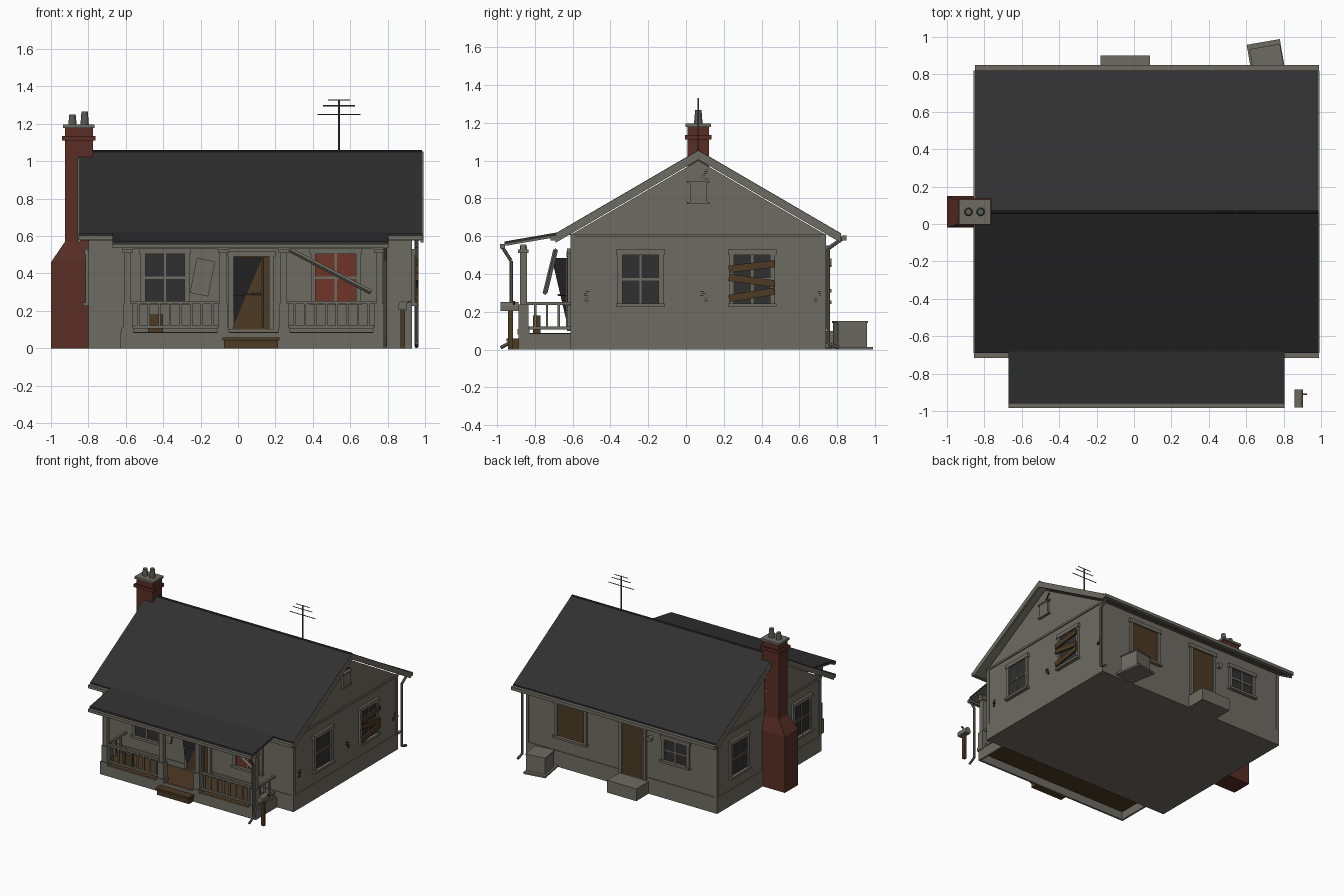
import bpy, bmesh, math, random
from mathutils import Vector, Euler

cube = bpy.data.objects.get("Cube")
if cube:
    bpy.data.objects.remove(cube)
random.seed(4)


def material(name, color):
    m = bpy.data.materials.new(name)
    m.use_nodes = True
    m.diffuse_color = (*color, 1)
    m.node_tree.nodes["Principled BSDF"].inputs["Base Color"].default_value = (*color, 1)
    return m


GREY = material("weathered grey", (0.155, 0.15, 0.122))
ROOF = material("charcoal shingle", (0.03, 0.03, 0.03))
BRICK = material("red brick", (0.1, 0.027, 0.018))
WOOD = material("brown wood", (0.075, 0.042, 0.017))
GLASS = material("dark glass", (0.03, 0.03, 0.031))
CURTAIN = material("red curtain", (0.16, 0.035, 0.022))
METAL = material("dull metal", (0.1, 0.1, 0.09))


def add(name, bm, mat, loc=(0, 0, 0), rot=(0, 0, 0)):
    bmesh.ops.recalc_face_normals(bm, faces=bm.faces[:])
    me = bpy.data.meshes.new(name)
    bm.to_mesh(me)
    bm.free()
    me.materials.append(mat)
    ob = bpy.data.objects.new(name, me)
    ob.location, ob.rotation_euler = loc, rot
    bpy.context.collection.objects.link(ob)
    return ob


def box(name, mat, x, y, z, rot=(0, 0, 0)):
    bm = bmesh.new()
    bmesh.ops.create_cube(bm, size=1)
    bmesh.ops.scale(bm, vec=[b - a for a, b in (x, y, z)], verts=bm.verts[:])
    return add(name, bm, mat, [(a + b) / 2 for a, b in (x, y, z)], rot)


def prism(name, mat, yz, x0, x1):
    """Side profile in (y, z), swept along x."""
    bm = bmesh.new()
    face = bm.faces.new([bm.verts.new((x0, y, z)) for y, z in yz])
    new = bmesh.ops.extrude_face_region(bm, geom=[face])["geom"]
    bmesh.ops.translate(bm, vec=(x1 - x0, 0, 0),
                        verts=[v for v in new if isinstance(v, bmesh.types.BMVert)])
    return add(name, bm, mat)


def rod(name, mat, pts, r, r2=None, sides=8):
    bm = bmesh.new()
    for a, b in zip(pts, pts[1:]):
        a, b = Vector(a), Vector(b)
        made = bmesh.ops.create_cone(bm, cap_ends=True, segments=sides, radius1=r,
                                     radius2=r2 or r, depth=(b - a).length)["verts"]
        turn = (b - a).to_track_quat("Z", "Y").to_matrix()
        bmesh.ops.rotate(bm, verts=made, matrix=turn)
        bmesh.ops.translate(bm, verts=made, vec=(a + b) / 2)
    return add(name, bm, mat)


X0, X1, Y0, Y1, RIDGE = -0.8, 0.93, -0.61, 0.74, 0.065
WALLS = {"front": (1, Y0, -1), "back": (1, Y1, 1), "left": (0, X1, 1), "right": (0, X0, -1)}


def on_wall(name, mat, wall, u, z, n, roll=0):
    """Box on a wall: u runs along it, n is the distance outward."""
    along_x, face, sign = WALLS[wall]
    depth = sorted(face + sign * d for d in n)
    if along_x:
        return box(name, mat, u, depth, z, (0, roll, 0))
    return box(name, mat, depth, u, z, (roll, 0, 0))


def window(wall, u0, u1, z0, z1, pane=GLASS, bars=True):
    tag, t = wall + "_window_", 0.026
    mid, zm = (u0 + u1) / 2, (z0 + z1) / 2
    on_wall(tag + "pane", pane, wall, (u0, u1), (z0, z1), (0, 0.005))
    for a, b in ((u0 - t, u0), (u1, u1 + t)):
        on_wall(tag + "jamb", GREY, wall, (a, b), (z0, z1), (0, 0.016))
    on_wall(tag + "head", GREY, wall, (u0 - t - 0.008, u1 + t + 0.008), (z1, z1 + 0.03), (0, 0.02))
    on_wall(tag + "sill", GREY, wall, (u0 - t - 0.008, u1 + t + 0.008), (z0 - 0.018, z0), (0, 0.03))
    if bars:
        on_wall(tag + "mullion", GREY, wall, (mid - 0.006, mid + 0.006), (z0, z1), (0, 0.012))
        on_wall(tag + "crossbar", GREY, wall, (u0, u1), (zm - 0.006, zm + 0.006), (0, 0.012))


# House body with gables, foundation lip, corner boards and frieze
e = 0.006
prism("house_walls", GREY, [(Y0 + e, 0.1), (Y1 - e, 0.1), (Y1 - e, 0.61), (RIDGE, 1.0), (Y0 + e, 0.61)],
      X0 + e, X1 - e)
box("foundation", GREY, (X0, X1), (Y0, Y1), (0, 0.13))
for x in ((X0, X0 + 0.025), (X1 - 0.025, X1)):
    for y in ((Y0, Y0 + 0.025), (Y1 - 0.025, Y1)):
        box("corner_board", GREY, x, y, (0.13, 0.6))
for wall in ("left", "right"):
    on_wall("gable_frieze", GREY, wall, (Y0, Y1), (0.596, 0.612), (-0.01, 0.003))

# Main roof: shingles over soffit, barge boards, gutters
EAVE, SPAN, TOP = 0.615, 0.755, 1.055


def roof_band(name, mat, top, low, x0, x1, span=SPAN):
    prism(name, mat, [(RIDGE - span, EAVE + top), (RIDGE, TOP + top), (RIDGE + span, EAVE + top),
                      (RIDGE + span, EAVE + low), (RIDGE, TOP + low), (RIDGE - span, EAVE + low)], x0, x1)


roof_band("roof_shingles", ROOF, 0, -0.016, -0.85, 0.985)
roof_band("roof_soffit", GREY, -0.016, -0.038, -0.845, 0.98, SPAN - 0.005)
for x in (-0.857, 0.975):
    roof_band("barge_board", GREY, -0.004, -0.05, x, x + 0.016)
rod("ridge_cap", ROOF, [(-0.85, RIDGE, TOP - 0.003), (0.985, RIDGE, TOP - 0.003)], 0.008)
for y, x0, x1 in ((-0.703, -0.855, -0.66), (-0.703, 0.8, 0.99), (0.835, -0.85, 0.99)):
    box("roof_gutter", GREY, (x0, x1), (y - 0.014, y + 0.014), (0.578, 0.604))
rod("back_downspout", GREY, [(0.955, 0.83, 0.59), (0.955, 0.752, 0.535), (0.955, 0.752, 0.03),
                             (0.955, 0.81, 0.01)], 0.01)

# Chimney with tapered shoulder, collar, cap and pots
bm = bmesh.new()
loops = []
for x0, x1, y0, y1, z in ((-1, -0.79, -0.02, 0.15, 0), (-1, -0.79, -0.02, 0.15, 0.46),
                          (-0.925, -0.775, 0.008, 0.122, 0.57), (-0.925, -0.775, 0.008, 0.122, 1.18)):
    loops.append([bm.verts.new(p) for p in ((x0, y0, z), (x1, y0, z), (x1, y1, z), (x0, y1, z))])
for a, b in zip(loops, loops[1:]):
    for i in range(4):
        bm.faces.new((a[i], a[i - 1], b[i - 1], b[i]))
bm.faces.new(loops[0])
bm.faces.new(loops[-1])
add("chimney_stack", bm, BRICK)
box("chimney_collar", BRICK, (-0.94, -0.763), (-0.005, 0.135), (1.11, 1.135))
box("chimney_cap", GREY, (-0.936, -0.766), (-0.002, 0.132), (1.178, 1.196))
for x, h in ((-0.885, 1.25), (-0.82, 1.267)):
    rod("chimney_pot", METAL, [(x, RIDGE, 1.19), (x, RIDGE, h)], 0.023, 0.017, 12)

# Antenna
rod("antenna_mast", METAL, [(0.54, RIDGE, 1.03), (0.54, RIDGE, 1.33)], 0.005)
for z, half in ((1.25, 0.115), (1.297, 0.085), (1.327, 0.06)):
    rod("antenna_bar", METAL, [(0.54 - half, RIDGE, z), (0.54 + half, RIDGE, z)], 0.003)

# Windows on every side
window("front", -0.495, -0.285, 0.25, 0.505)
window("front", 0.415, 0.63, 0.25, 0.505, CURTAIN)
window("left", -0.335, -0.145, 0.245, 0.5)
window("left", 0.255, 0.445, 0.245, 0.5)
window("right", -0.44, -0.25, 0.245, 0.5)
window("right", 0.37, 0.56, 0.245, 0.5)
window("back", -0.53, -0.33, 0.32, 0.49)
window("back", 0.4, 0.64, 0.26, 0.52, WOOD, False)
for z, roll in ((0.44, 0.12), (0.365, -0.14), (0.29, 0.16)):
    on_wall("window_board", WOOD, "left", (0.225, 0.47), (z - 0.019, z + 0.019), (0.02, 0.034), roll)

# Gable vents with slats
for wall in ("left", "right"):
    on_wall("gable_vent", GREY, wall, (0.02, 0.11), (0.775, 0.885), (-0.01, 0.01))
    for z in (0.77, 0.88):
        on_wall("vent_trim", GREY, wall, (0.005, 0.125), (z, z + 0.012), (-0.01, 0.016))

# Patches of worn siding
for u, z in ((-0.52, 0.285), (0.09, 0.285), (0.695, 0.285), (0.095, 0.93)):
    for i in range(6):
        a, b = u + random.uniform(-0.025, 0.01), z + (i - 3) * 0.01
        on_wall("worn_siding", GLASS, "left", (a, a + 0.02), (b, b + 0.004), (-0.01, 0))

# Front and back doors
for wall, u0, u1, z0, z1 in (("front", -0.025, 0.165, 0.1, 0.49), ("back", -0.14, 0.055, 0.11, 0.52)):
    on_wall(wall + "_door", WOOD, wall, (u0, u1), (z0, z1), (0, 0.008))
    for a in (u0 - 0.025, u1):
        on_wall(wall + "_door_jamb", GREY, wall, (a, a + 0.025), (z0, z1), (0, 0.018))
    on_wall(wall + "_door_head", GREY, wall, (u0 - 0.035, u1 + 0.035), (z1, z1 + 0.03), (0, 0.022))
bm = bmesh.new()
bm.faces.new([bm.verts.new(p) for p in ((-0.025, -0.71, 0.485), (0.13, -0.622, 0.485), (-0.025, -0.625, 0.12))])
add("torn_screen", bm, GLASS)
rod("screen_rail", GREY, [(-0.025, -0.675, 0.29), (0.13, -0.63, 0.29)], 0.005)
rod("screen_stile", GREY, [(0.13, -0.63, 0.11), (0.13, -0.63, 0.485)], 0.005)
rod("back_wall_lamp", GREY, [(-0.2, Y1, 0.46), (-0.2, Y1 + 0.03, 0.46)], 0.022, None, 12)
box("back_step", GREY, (-0.18, 0.085), (0.72, 0.9), (0, 0.1))

# Porch deck and skirting
box("porch_deck", WOOD, (-0.62, 0.77), (-0.875, -0.6), (0.066, 0.087))
box("porch_skirt_front", GREY, (-0.63, 0.78), (-0.885, -0.87), (0, 0.085))
for x in (-0.63, 0.765):
    box("porch_skirt_side", GREY, (x, x + 0.015), (-0.885, -0.6), (0, 0.085))
box("front_step", WOOD, (-0.075, 0.215), (-0.94, -0.88), (0, 0.042))
box("front_step_tread", WOOD, (-0.082, 0.222), (-0.95, -0.88), (0.042, 0.058))

# Porch posts and railings
POSTS, PY = (-0.59, -0.08, 0.245, 0.755), -0.86
for x in POSTS:
    for half, z0, z1 in ((0.018, 0.08, 0.55), (0.026, 0.08, 0.24), (0.032, 0.08, 0.11), (0.028, 0.51, 0.53)):
        box("porch_post", GREY, (x - half, x + half), (PY - half, PY + half), (z0, z1))
box("porch_beam", GREY, (-0.62, 0.785), (PY - 0.015, PY + 0.015), (0.53, 0.555))


def railing(a, b):
    a, b = Vector(a), Vector(b)
    for z in (0.115, 0.245):
        up, pad = Vector((0, 0, z)), Vector((0.009, 0.009, 0.008))
        lo, hi = a + up - pad, b + up + pad
        box("porch_rail", GREY, (lo.x, hi.x), (lo.y, hi.y), (lo.z, hi.z))
    n = round((b - a).length / 0.056)
    for i in range(1, n):
        p = a.lerp(b, i / n)
        box("porch_baluster", GREY, (p.x - 0.006, p.x + 0.006), (p.y - 0.006, p.y + 0.006), (0.115, 0.245))


railing((POSTS[0], PY, 0), (POSTS[1], PY, 0))
railing((POSTS[2], PY, 0), (POSTS[3], PY, 0))
for x in (POSTS[0], POSTS[3]):
    railing((x, PY, 0), (x, Y0, 0))

# Porch roof, its gutter and downspout
prism("porch_roof", ROOF, [(-0.96, 0.572), (-0.61, 0.632), (-0.61, 0.618), (-0.96, 0.558)], -0.67, 0.805)
prism("porch_roof_lining", GREY, [(-0.955, 0.56), (-0.61, 0.619), (-0.61, 0.608), (-0.955, 0.549)], -0.665, 0.8)
box("porch_gutter", GREY, (-0.67, 0.805), (-0.984, -0.956), (0.535, 0.558))
rod("porch_downspout", GREY, [(0.787, -0.97, 0.54), (0.787, -0.925, 0.47), (0.787, -0.925, 0.04),
                              (0.787, -0.98, 0.01)], 0.009)

# Fallen trim, loose shutter and crate on the porch
rod("fallen_trim", GREY, [(0.28, -0.69, 0.525), (0.71, -0.745, 0.3)], 0.013, None, 4)
box("loose_shutter", GREY, (-0.24, -0.14), (-0.645, -0.63), (0.285, 0.475), (0, 0.2, 0))
box("porch_crate", WOOD, (-0.48, -0.4), (-0.81, -0.77), (0.087, 0.18))

# Cooling unit on its slab
box("unit_slab", GREY, (0.62, 0.8), (0.75, 0.975), (0, 0.015), (0, 0, 0.17))
box("cooling_unit", GREY, (0.635, 0.79), (0.79, 0.945), (0.015, 0.145), (0, 0, 0.17))
box("unit_lid", GREY, (0.63, 0.795), (0.785, 0.95), (0.142, 0.152), (0, 0, 0.17))

# Mailbox
box("mailbox_post", WOOD, (0.868, 0.892), (-0.94, -0.916), (0, 0.21))
box("mailbox_base", GREY, (0.858, 0.903), (-0.98, -0.885), (0.205, 0.232))
rod("mailbox_top", GREY, [(0.8805, -0.98, 0.23), (0.8805, -0.885, 0.23)], 0.0225, None, 12)
box("mailbox_flag", CURTAIN, (0.903, 0.925), (-0.915, -0.905), (0.243, 0.253), (0, -0.4, 0))
